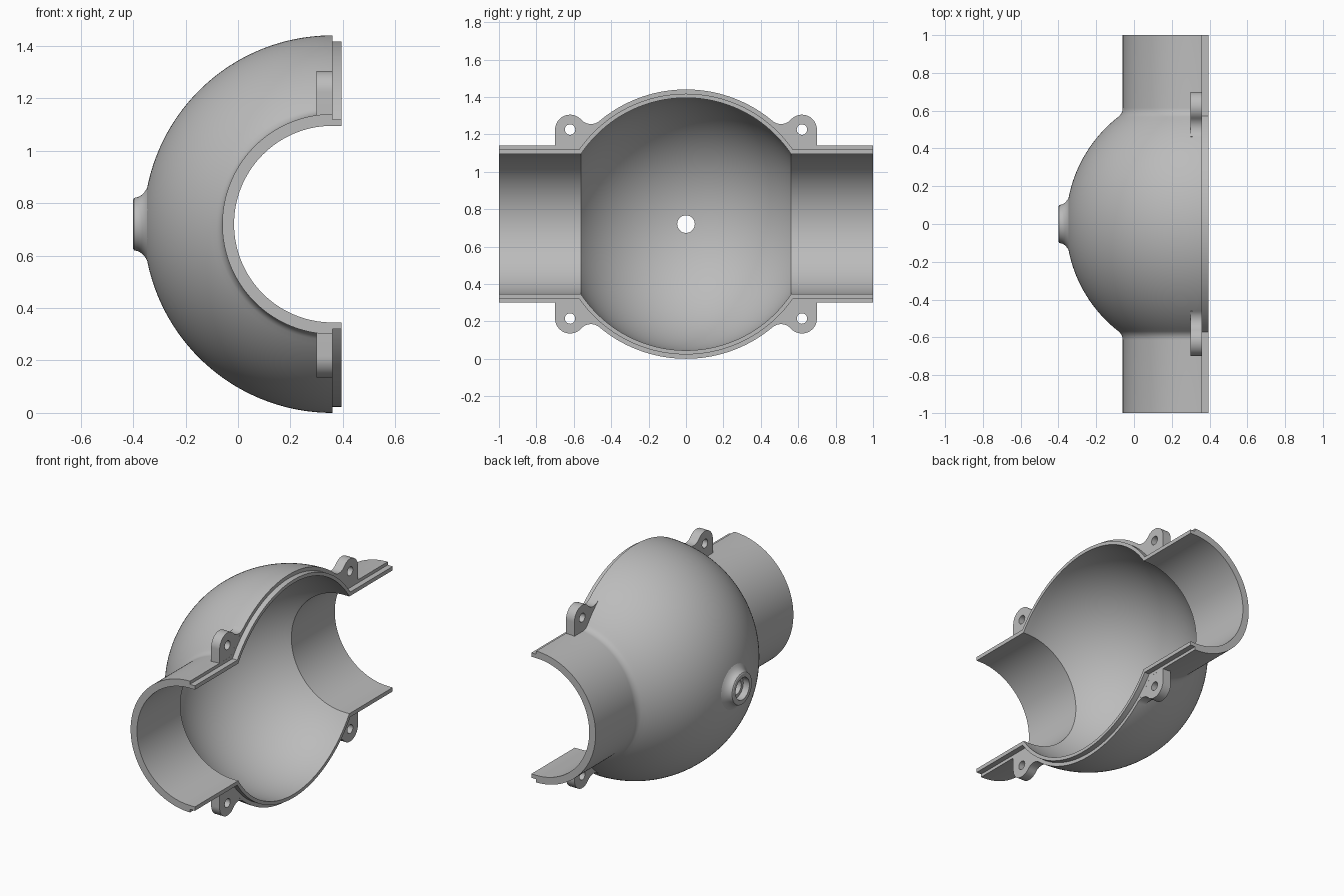
import bpy, bmesh
from math import sin, cos, pi, sqrt, atan2
from mathutils import Matrix, Vector

cube = bpy.data.objects.get("Cube")
if cube:
    bpy.data.objects.remove(cube, do_unlink=True)

AX, CZ = 0.36, 0.72                    # axis of the pipe: split plane and height
R_OUT, R_MID, R_IN = 0.72, 0.697, 0.675    # bulb radii
P_OUT, P_MID, P_IN = 0.42, 0.4, 0.375      # pipe radii
FILLET = 0.06

grey = bpy.data.materials.new("plain grey")
grey.use_nodes = True
grey.diffuse_color = (0.5, 0.5, 0.5, 1)
grey.node_tree.nodes["Principled BSDF"].inputs["Base Color"].default_value = grey.diffuse_color


def arc(cx, cy, r, a0, a1, n):
    return [(cx + r * cos(a0 + (a1 - a0) * i / n), cy + r * sin(a0 + (a1 - a0) * i / n))
            for i in range(n + 1)]


def finish(ob):
    ob.data.materials.clear()
    ob.data.materials.append(grey)
    bpy.ops.object.select_all(action='DESELECT')
    ob.select_set(True)
    bpy.context.view_layer.objects.active = ob
    bpy.ops.object.shade_smooth_by_angle()


def revolve(name, profile, place, turn, steps):
    """Sweep a closed (along, radius) profile; cap the ends of a partial turn."""
    bm = bmesh.new()
    full = turn > 1.9 * pi
    rings = [[bm.verts.new(place(a, r, turn * i / steps)) for a, r in profile]
             for i in range(steps if full else steps + 1)]
    pairs = list(zip(rings, rings[1:])) + ([(rings[-1], rings[0])] if full else [])
    n = len(profile)
    for p, q in pairs:
        for j in range(n):
            k = (j + 1) % n
            bm.faces.new((p[j], p[k], q[k], q[j]))
    if not full:
        bm.faces.new(rings[0])
        bm.faces.new(rings[-1])
    bmesh.ops.recalc_face_normals(bm, faces=bm.faces)
    me = bpy.data.meshes.new(name)
    bm.to_mesh(me)
    bm.free()
    ob = bpy.data.objects.new(name, me)
    bpy.context.collection.objects.link(ob)
    return ob


def plate(name, outlines, x0, x1):
    """Flat plate parallel to the split plane; later outlines are holes."""
    cu = bpy.data.curves.new(name, 'CURVE')
    cu.dimensions, cu.fill_mode, cu.extrude = '2D', 'BOTH', (x1 - x0) / 2
    for pts in outlines:
        sp = cu.splines.new('POLY')
        sp.points.add(len(pts) - 1)
        for p, (u, v) in zip(sp.points, pts):
            p.co = (u, v, 0, 1)
        sp.use_cyclic_u = True
    ob = bpy.data.objects.new(name, cu)
    bpy.context.collection.objects.link(ob)
    bpy.ops.object.select_all(action='DESELECT')
    ob.select_set(True)
    bpy.context.view_layer.objects.active = ob
    bpy.ops.object.convert(target='MESH')
    ob = bpy.context.view_layer.objects.active
    # local x, y, z become world y, z, x
    ob.data.transform(Matrix(((0, 0, 1, (x0 + x1) / 2), (1, 0, 0, 0),
                              (0, 1, 0, CZ), (0, 0, 0, 1))))
    bm = bmesh.new()
    bm.from_mesh(ob.data)
    bmesh.ops.remove_doubles(bm, verts=bm.verts, dist=1e-5)
    bmesh.ops.recalc_face_normals(bm, faces=bm.faces)
    bm.to_mesh(ob.data)
    bm.free()
    finish(ob)


def wall(bulb, pipe, fillet=0.0):
    """Bulb-and-pipe contour from y = -1 to y = 1."""
    cy = sqrt((bulb + fillet) ** 2 - (pipe + fillet) ** 2)
    a = atan2(pipe + fillet, cy)
    half = arc(0, 0, bulb, pi / 2, a, 28)
    if fillet:
        half += arc(cy, pipe + fillet, fillet, a - pi, -pi / 2, 8)[1:]
    half.append((1, pipe))
    return [(-y, r) for y, r in reversed(half[1:])] + half


# Half shell: bulb with a pipe at each end
outer, inner = wall(R_OUT, P_OUT, FILLET), wall(R_IN, P_IN)
shell = revolve("half_shell", outer + inner[::-1],
                lambda a, r, t: (AX - r * sin(t), a, CZ + r * cos(t)), pi, 96)

# Small hole through the shell behind the nozzle
drill = revolve("hole_cutter", [(-0.5, 0.047), (-0.2, 0.047), (-0.2, 0.001), (-0.5, 0.001)],
                lambda a, r, t: (a, r * cos(t), CZ + r * sin(t)), 2 * pi, 48)
bm = bmesh.new()
bmesh.ops.create_cone(bm, cap_ends=True, segments=48, radius1=0.047, radius2=0.047, depth=0.3,
                      matrix=Matrix.Translation((-0.35, 0, CZ)) @ Matrix.Rotation(pi / 2, 4, 'Y'))
bm.to_mesh(drill.data)
bm.free()
drill.hide_render = True
mod = shell.modifiers.new("hole", 'BOOLEAN')
mod.operation, mod.solver, mod.object = 'DIFFERENCE', 'EXACT', drill
bpy.context.view_layer.objects.active = shell
bpy.ops.object.modifier_apply(modifier=mod.name)
bpy.data.objects.remove(drill, do_unlink=True)
finish(shell)

# Nozzle ring with a flared foot
nozzle = [(-0.35, 0.07), (-0.4, 0.07), (-0.4, 0.094), (-0.396, 0.1), (-0.38, 0.104),
          (-0.368, 0.111), (-0.358, 0.121), (-0.35, 0.132), (-0.341, 0.15), (-0.33, 0.15)]
finish(revolve("nozzle", nozzle, lambda a, r, t: (a, r * cos(t), CZ + r * sin(t)), 2 * pi, 64))

# Ear outline: rounded tab blending into the bulb
E, er, vr = Vector((0.62, 0.505)), 0.08, 0.07
d, far, near = E.length, R_OUT + vr, er + vr
along = (far ** 2 - near ** 2 + d ** 2) / (2 * d)
V = E / d * along + Vector((-E.y, E.x)) / d * sqrt(far ** 2 - along ** 2)
to_v = atan2(V.y - E.y, V.x - E.x)
base = 0.39
ear = [(E.x + er, base)] + arc(E.x, E.y, er, 0, to_v, 20)
ear += arc(V.x, V.y, vr, to_v - pi, atan2(V.y, V.x) - pi, 14)[1:]
ear += arc(0, 0, 0.7, atan2(V.y, V.x), atan2(base, sqrt(0.49 - base ** 2)), 10)
bolt = arc(E.x, E.y, 0.028, 0, 2 * pi, 24)[:-1]

# Lip strip along the split edge, on the inner half of the wall
lip = wall(R_MID, P_MID) + inner[::-1]

for sz, level in ((1, "upper"), (-1, "lower")):
    plate(level + "_lip", [[(u, v * sz) for u, v in lip]], AX - 0.002, 0.395)
    for sy, end in ((1, "back"), (-1, "front")):
        plate(f"{level}_{end}_ear", [[(u * sy, v * sz) for u, v in o] for o in (ear, bolt)],
              0.3, AX - 0.0003)
